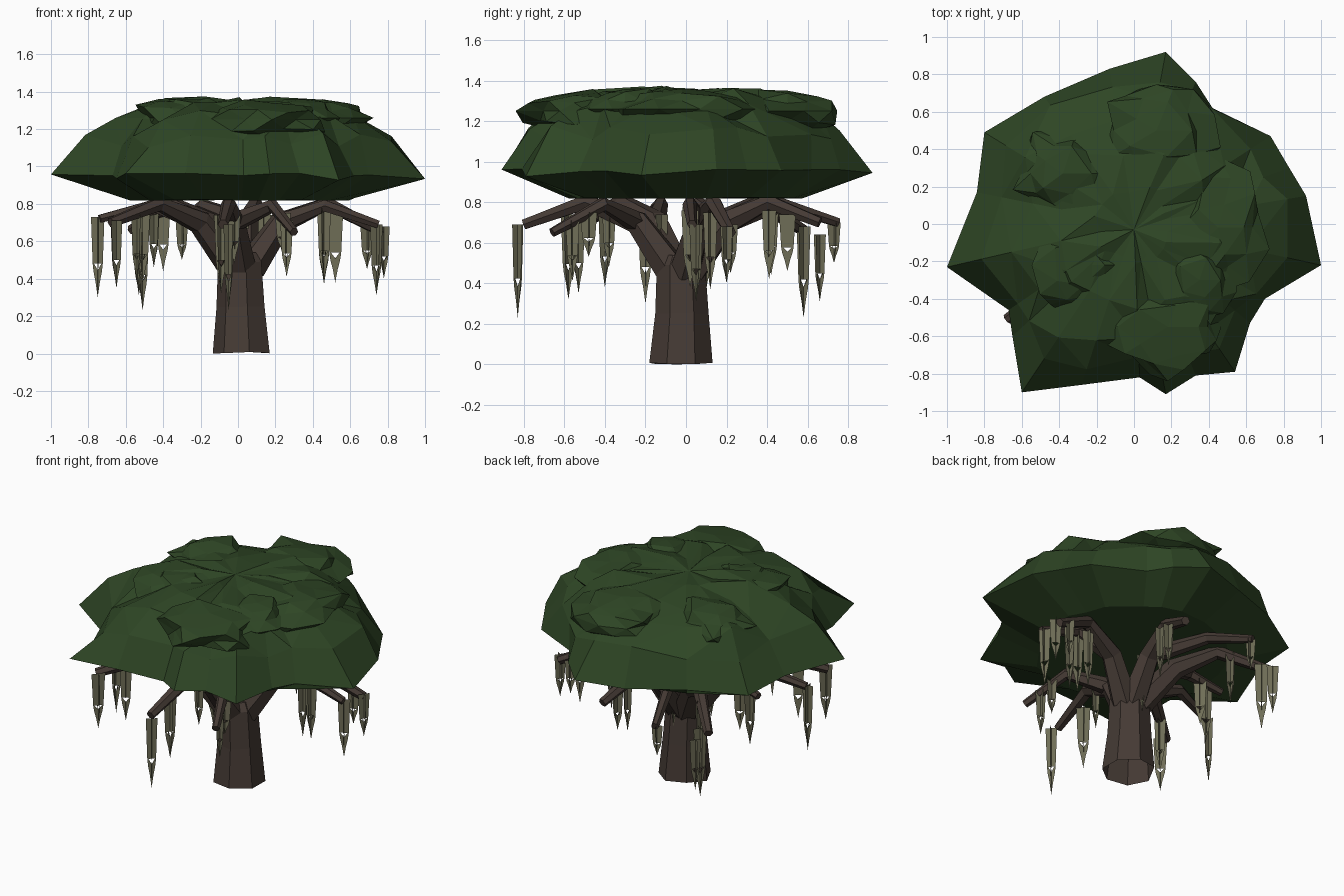
import bpy, bmesh, math, random
from mathutils import Vector, Matrix

if "Cube" in bpy.data.objects:
    bpy.data.objects.remove(bpy.data.objects["Cube"])

random.seed(4)
rnd = random.uniform


def material(name, rgb):
    m = bpy.data.materials.new(name)
    m.diffuse_color = (*rgb, 1)
    m.use_nodes = True
    m.node_tree.nodes["Principled BSDF"].inputs["Base Color"].default_value = m.diffuse_color
    return m


BARK = material("bark", (0.06, 0.043, 0.035))
LEAF = material("leaf", (0.027, 0.06, 0.018))
MOSS = material("moss", (0.16, 0.155, 0.095))


def finish(bm, name, mat, solid=True):
    if solid:
        bmesh.ops.recalc_face_normals(bm, faces=bm.faces)
    me = bpy.data.meshes.new(name)
    bm.to_mesh(me)
    bm.free()
    me.materials.append(mat)
    ob = bpy.data.objects.new(name, me)
    bpy.context.collection.objects.link(ob)
    return ob


def loft(bm, rings):
    """Skin closed rings of equal length."""
    vs = [[bm.verts.new(p) for p in r] for r in rings]
    n = len(vs[0])
    for a, b in zip(vs, vs[1:]):
        for i in range(n):
            j = (i + 1) % n
            bm.faces.new((a[i], a[j], b[j], b[i]))
    return vs


def tube(bm, pts, radii, sides, open_start=False):
    pts = [Vector(p) for p in pts]
    rings = []
    for i, p in enumerate(pts):
        d = (pts[min(i + 1, len(pts) - 1)] - pts[max(i - 1, 0)]).normalized()
        ref = Vector((0, 1, 0)) if abs(d.z) > 0.95 else Vector((0, 0, 1))
        u = d.cross(ref).normalized()
        v = d.cross(u)
        rings.append([p + radii[i] * (u * math.cos(a) + v * math.sin(a))
                      for a in (math.tau * k / sides for k in range(sides))])
    vs = loft(bm, rings)
    if not open_start:
        bm.faces.new(vs[0])
    bm.faces.new(vs[-1])


# Trunk, open underneath
bm = bmesh.new()
tube(bm, [(0.025, -0.025, 0.01), (0.02, -0.02, 0.25), (0.015, -0.025, 0.49), (0.015, -0.025, 0.54)],
     [0.16, 0.135, 0.122, 0.09], 7, True)
for v in bm.verts:
    if v.co.z < 0.05:
        v.co.z = rnd(0, 0.02)
bm.verts.ensure_lookup_table()
bm.verts[0].co.z = 0
finish(bm, "trunk", BARK)

# Branches: main tip and fork tip of each limb
limbs = [((-0.68, -0.51, 0.70), (-0.74, -0.20, 0.72)),
         ((-0.08, -0.80, 0.69), (0.30, -0.66, 0.65)),
         ((0.77, 0.22, 0.65), (0.75, 0.03, 0.69)),
         ((0.15, 0.66, 0.70), (-0.30, 0.75, 0.70)),
         ((-0.57, 0.58, 0.66), (-0.60, 0.10, 0.73))]
bm = bmesh.new()
for main, fork in limbs:
    x, y = main[:2]
    root = (0.02 + x * 0.06, -0.02 + y * 0.06, 0.46)
    low = (x * 0.30, y * 0.30, 0.70)
    mid = (x * 0.62, y * 0.62, 0.80)
    tube(bm, [root, low, mid, main], [0.085, 0.065, 0.042, 0.028], 6)
    fx, fy = fork[:2]
    tube(bm, [low, (fx * 0.62, fy * 0.62, 0.79), fork], [0.055, 0.036, 0.024], 6)
finish(bm, "branches", BARK)


# Hanging moss: crossed notched cards
def moss(bm, at, length, w, turn):
    half = [(0.75, 0.58), (0.55, 0.58), (0, 0.66), (0, 1.0), (0.3, 0.82), (0.62, 0.68)]
    for a in (turn, turn + math.pi / 2):
        d = Vector((math.cos(a), math.sin(a), 0)) * w

        def P(u, t):
            return bm.verts.new(Vector(at) + d * u - Vector((0, 0, t * length)))
        bm.faces.new([P(-1, 0), P(1, 0), P(0.75, 0.58), P(-0.75, 0.58)])
        for s in (-1, 1):
            bm.faces.new([P(s * u, t) for u, t in half])


strands = [(-.65, -.53, .71, .36), (-.75, -.2, .73, .43), (-.54, -.40, .74, .36),
           (-.05, -.83, .69, .46), (-.09, -.58, .74, .42), (-.51, .58, .68, .45),
           (-.53, .66, .64, .33), (-.45, .08, .76, .30), (-.51, .06, .75, .38),
           (-.30, .73, .70, .20), (.15, .50, .74, .28), (.14, .41, .76, .34),
           (.26, -.56, .71, .30), (.24, -.48, .75, .22), (.46, .12, .75, .38),
           (.46, .02, .78, .40), (.52, .02, .76, .38), (.69, .22, .69, .24),
           (.74, .05, .69, .38), (.78, .2, .68, .28), (-.02, -.38, .76, .28),
           (-.10, -.12, .74, .36), (.02, .1, .75, .38), (-.40, .42, .78, .34)]
bm = bmesh.new()
for x, y, z, length in strands:
    moss(bm, (x, y, z), length, rnd(0.034, 0.044), rnd(0, math.pi))
finish(bm, "hanging_moss", MOSS, False)

# Main canopy: irregular rim skinned to an underside and a dome
rim = [(0.17, .92), (-.13, .83), (-.48, .68), (-.8, .49), (-.84, .17), (-1, -.23),
       (-.67, -.46), (-.65, -.6), (-.6, -.9), (-.28, -.86), (.03, -.82), (.17, -.91),
       (.33, -.81), (.54, -.79), (.62, -.53), (.7, -.4), (1, -.22), (.92, .15),
       (.83, .3), (.73, .47), (.42, .62), (.33, .76)]
n = len(rim)


def ring(scale, z, jr, jz, even=0.5):
    out = []
    for x, y in rim:
        r, a = math.hypot(x, y), math.atan2(y, x)
        r = (r * (1 - even) + 0.88 * even) * scale * (1 + rnd(-jr, jr))
        out.append((r * math.cos(a), r * math.sin(a), z + rnd(-jz, jz)))
    return out


def cap_height(bm):
    """Keep the crown under a shallow dome."""
    for v in bm.verts:
        v.co.z = min(v.co.z, 1.39 - 0.15 * (v.co.x ** 2 + v.co.y ** 2))


bm = bmesh.new()
vs = loft(bm, [ring(0.30, 0.82, 0, 0, 1), ring(0.66, 0.82, 0.03, 0.003, 0.8),
               ring(1, 0.945, 0, 0.02, 0), ring(0.88, 1.14, 0.06, 0.04),
               ring(0.70, 1.26, 0.09, 0.04), ring(0.48, 1.335, 0.13, 0.04),
               ring(0.22, 1.355, 0.12, 0.02, 1)])
bm.faces.new(vs[0])
top = bm.verts.new((0, -0.03, 1.35))
for i in range(n):
    bm.faces.new((vs[-1][i], vs[-1][(i + 1) % n], top))
cap_height(bm)
bmesh.ops.triangulate(bm, faces=[f for f in bm.faces if f.calc_center_median().z > 1.1])
finish(bm, "canopy", LEAF)

# Leaf clumps sunk into the dome
clumps = [((0.18, -0.55, 1.25), (0.29, 0.25, 0.11)), ((0.12, 0.50, 1.25), (0.31, 0.25, 0.11)),
          ((0.45, -0.02, 1.26), (0.25, 0.32, 0.11)), ((-0.38, 0.27, 1.24), (0.24, 0.24, 0.11)),
          ((-0.30, -0.22, 1.26), (0.24, 0.25, 0.11)), ((0.35, -0.3, 1.26), (0.2, 0.2, 0.10))]
for i, (c, s) in enumerate(clumps):
    bm = bmesh.new()
    bmesh.ops.create_icosphere(bm, subdivisions=2, radius=1)
    for v in bm.verts:
        v.co *= rnd(0.75, 1.22)
    bmesh.ops.transform(bm, matrix=Matrix.Translation(c) @ Matrix.Diagonal((*s, 1)), verts=bm.verts)
    cap_height(bm)
    finish(bm, f"leaf_clump_{i + 1}", LEAF)
